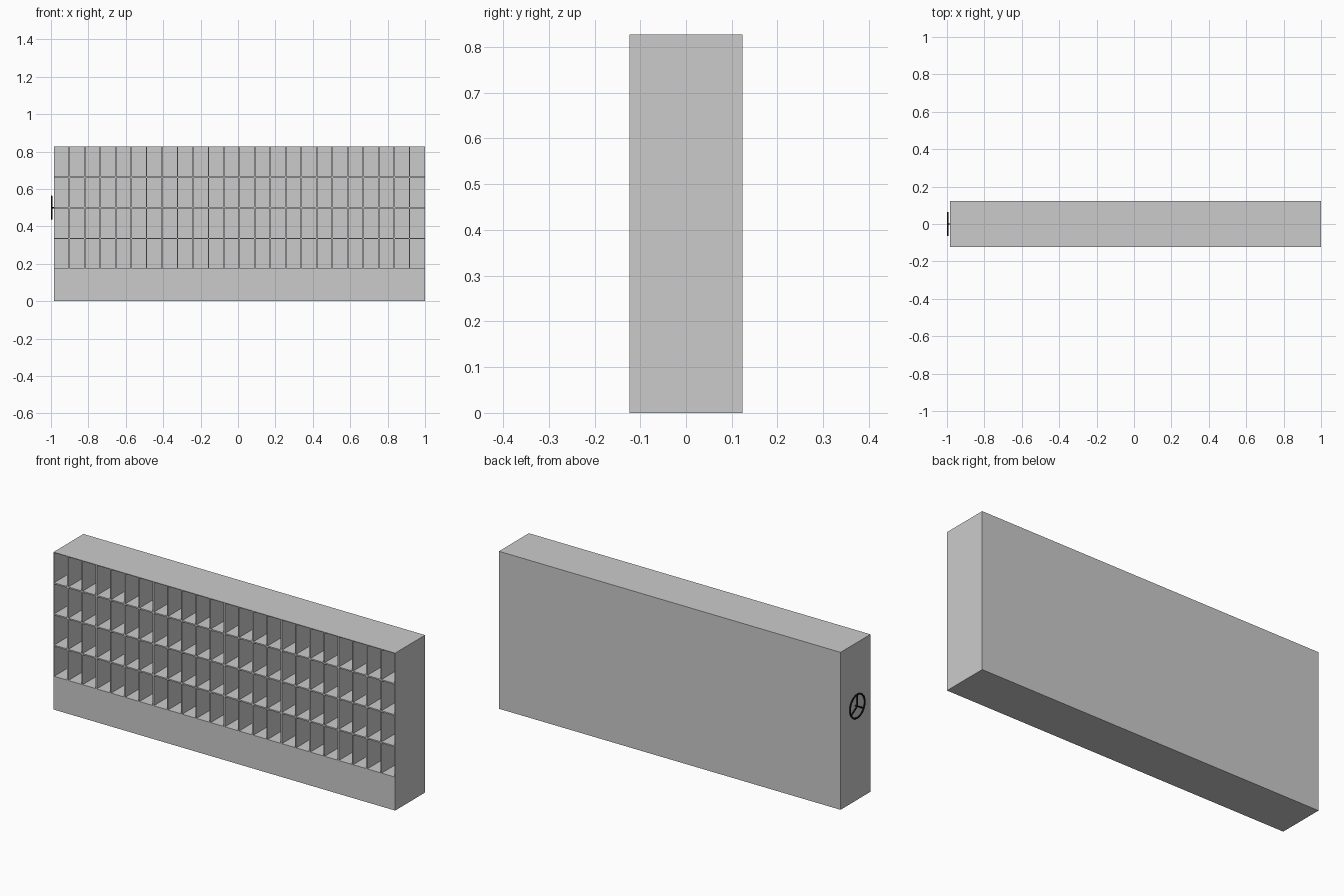
import bpy, bmesh, math
from mathutils import Matrix, Vector

if "Cube" in bpy.data.objects:
    bpy.data.objects.remove(bpy.data.objects["Cube"])

COLS, ROWS = 24, 4
X0, X1 = -0.985, 1.0
YF, YB = -0.124, 0.124
BASE, TOP = 0.172, 0.827
WALL = 0.0035          # half thickness of the dividers


def finish(bm, name, mat=None):
    bmesh.ops.recalc_face_normals(bm, faces=bm.faces)
    me = bpy.data.meshes.new(name)
    bm.to_mesh(me)
    bm.free()
    ob = bpy.data.objects.new(name, me)
    bpy.context.collection.objects.link(ob)
    if mat:
        me.materials.append(mat)
    return ob


# Cabinet: gridded front pulled back into a block, then pigeonholes sunk in
bm = bmesh.new()
zs = [0] + [BASE + (TOP - BASE) * i / ROWS for i in range(ROWS + 1)]
grid = [[bm.verts.new((X0 + (X1 - X0) * c / COLS, YF, z)) for c in range(COLS + 1)] for z in zs]
front = [[bm.faces.new((grid[r][c], grid[r][c + 1], grid[r + 1][c + 1], grid[r + 1][c]))
          for c in range(COLS)] for r in range(ROWS + 1)]
cells = [f for row in front[1:] for f in row]
back = bmesh.ops.extrude_face_region(bm, geom=bm.faces[:], use_keep_orig=True)["geom"]
bmesh.ops.translate(bm, vec=(0, YB - YF, 0), verts=[g for g in back if isinstance(g, bmesh.types.BMVert)])
bmesh.ops.recalc_face_normals(bm, faces=bm.faces)
bmesh.ops.inset_individual(bm, faces=cells, thickness=WALL, use_even_offset=True)
holes = bmesh.ops.extrude_discrete_faces(bm, faces=cells)["faces"]
bmesh.ops.translate(bm, vec=(0, YB - YF - 0.005, 0), verts=list({v for f in holes for v in f.verts}))
# merge the flat outer panels
bmesh.ops.dissolve_limit(bm, angle_limit=0.01, verts=bm.verts, edges=bm.edges)
finish(bm, "shelf_cabinet")

# Hand wheel on the left end
black = bpy.data.materials.new("black")
black.diffuse_color = (0.01, 0.01, 0.01, 1)
black.use_nodes = True
black.node_tree.nodes["Principled BSDF"].inputs["Base Color"].default_value = black.diffuse_color
TUBE, RAD, HUB = 0.004, 0.061, Vector((-0.996, 0, 0.5))

bpy.ops.mesh.primitive_torus_add(major_radius=RAD, minor_radius=TUBE, major_segments=48,
                                 minor_segments=10, location=HUB, rotation=(0, math.pi / 2, 0))
rim = bpy.context.object
rim.name = "wheel_rim"
rim.data.materials.append(black)
bpy.ops.object.shade_smooth_by_angle()


def rod(name, a, b, r):
    d = b - a
    bpy.ops.mesh.primitive_cylinder_add(vertices=12, radius=r, depth=d.length, location=(a + b) / 2,
                                        rotation=d.to_track_quat('Z', 'Y').to_euler())
    ob = bpy.context.object
    ob.name = name
    ob.data.materials.append(black)
    bpy.ops.object.shade_smooth_by_angle()


for i in range(3):
    a = math.radians(90 + 120 * i)
    rod(f"wheel_spoke_{i + 1}", HUB, HUB + Vector((0, math.cos(a), math.sin(a))) * RAD, 0.0035)
rod("wheel_axle", HUB - Vector((0.003, 0, 0)), Vector((X0 + 0.002, 0, HUB.z)), 0.004)
